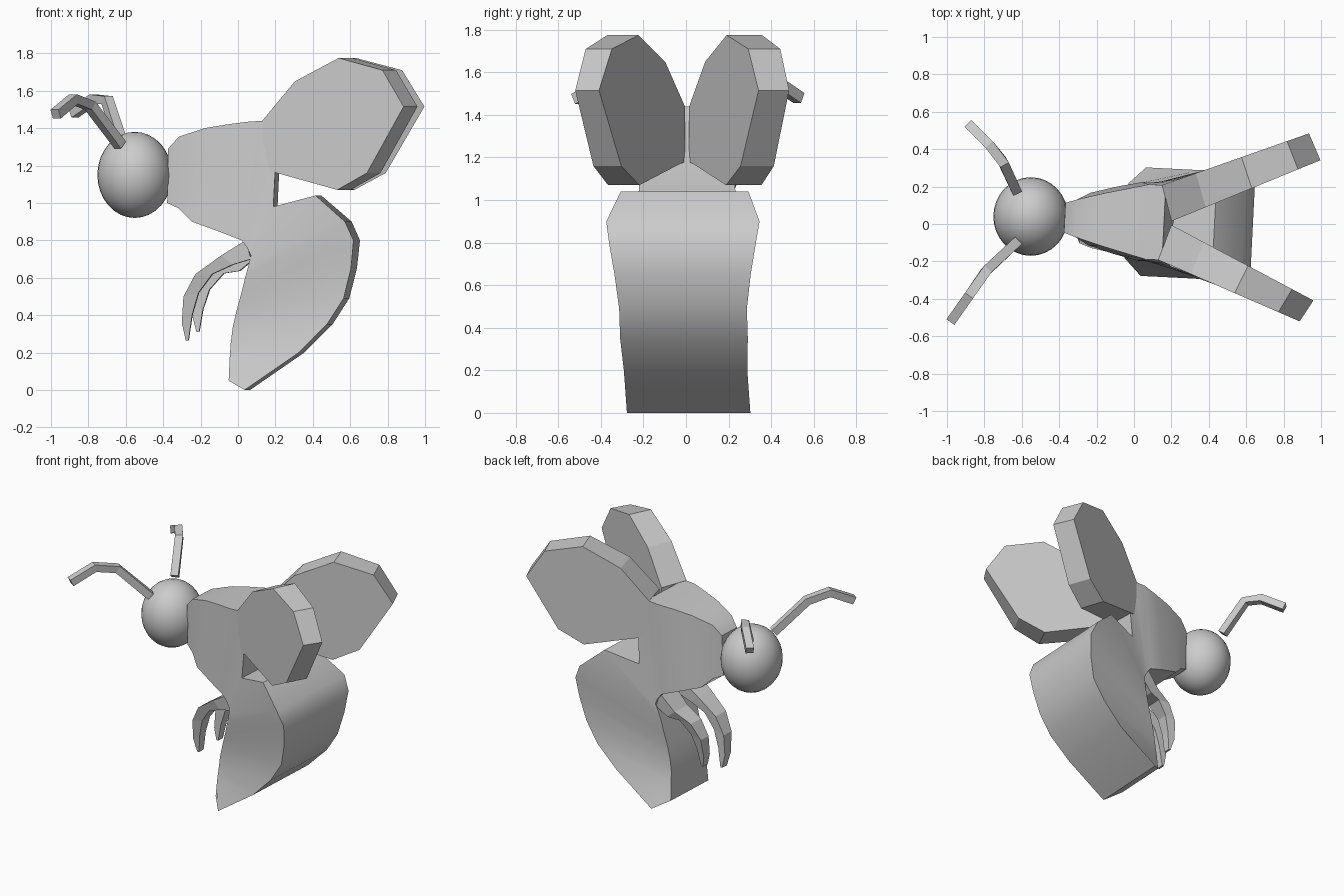
import bpy, bmesh
from math import radians
from mathutils import Vector

if "Cube" in bpy.data.objects:
    bpy.data.objects.remove(bpy.data.objects["Cube"])

TURN = 0.05  # the body is turned very slightly about z


def turned(p):
    x, y, z = p
    return Vector((x + TURN * y, y - TURN * x + 0.015, z))


def loft(name, rings, turn=True):
    """Skin a closed shape through rings with equal point counts."""
    bm = bmesh.new()
    loops = [[bm.verts.new(turned(p) if turn else p) for p in r] for r in rings]
    n = len(loops[0])
    for a, b in zip(loops, loops[1:]):
        for i in range(n):
            j = (i + 1) % n
            bm.faces.new((a[i], a[j], b[j], b[i]))
    bm.faces.new(loops[0])
    bm.faces.new(loops[-1])
    bmesh.ops.recalc_face_normals(bm, faces=bm.faces)
    me = bpy.data.meshes.new(name)
    bm.to_mesh(me)
    bm.free()
    ob = bpy.data.objects.new(name, me)
    bpy.context.collection.objects.link(ob)
    return ob


def section(xt, zt, xb, zb, ht, hb):
    """Four-sided ring: top edge and bottom edge with their half widths."""
    return [(xt, -ht, zt), (xt, ht, zt), (xb, hb, zb), (xb, -hb, zb)]


# Head
bpy.ops.mesh.primitive_uv_sphere_add(segments=32, ring_count=16, location=(-0.552, 0.04, 1.15))
head = bpy.context.object
head.name = "head"
head.scale = (0.2, 0.21, 0.23)
bpy.ops.object.shade_smooth()

# Thorax and abdomen in one skin: banded chest, narrow waist, curled flat-sided tail
body = loft("body", [section(*s) for s in (
    (-0.37, 1.29, -0.375, 1.00, .08, .07),
    (-0.31, 1.355, -0.31, 0.97, .10, .10),
    (-0.17, 1.40, -0.24, 0.90, .14, .14),
    (-0.05, 1.42, -0.10, 0.85, .17, .18),
    (0.07, 1.435, 0.03, 0.80, .20, .21),
    (0.16, 1.44, 0.06, 0.76, .20, .21),
    (0.21, 1.18, 0.07, 0.74, .22, .21),
    (0.20, 0.98, 0.08, 0.72, .23, .21),
    (0.43, 1.04, 0.07, 0.68, .30, .20),
    (0.59, 0.90, 0.05, 0.61, .36, .19),
    (0.635, 0.80, 0.025, 0.51, .345, .185),
    (0.62, 0.65, 0.00, 0.42, .32, .18),
    (0.58, 0.49, -0.02, 0.33, .30, .18),
    (0.49, 0.35, -0.03, 0.25, .30, .18),
    (0.34, 0.20, -0.035, 0.17, .29, .19),
    (0.05, 0.00, -0.04, 0.05, .29, .20))])
bpy.ops.object.select_all(action='DESELECT')
body.select_set(True)
bpy.context.view_layer.objects.active = body
bpy.ops.object.shade_smooth_by_angle(angle=radians(30))

# Wings: thick slabs with an angular outline, spreading from the thorax
outline = [(0.0, 1.44), (.23, 1.65), (.54, 1.775), (.85, 1.71), (1.0, 1.515),
           (.74, 1.16), (.53, 1.07), (.08, 1.165), (0.0, 1.18)]
for label, side in (("left", 1), ("right", -1)):
    grow = .315 if side > 0 else .29
    outer = [(0.14 + .77 * u, side * (.20 + grow * u), z) for u, z in outline]
    inner = [(0.20 + .778 * u, side * (.01 + .365 * u), z) for u, z in outline]
    loft(label + "_wing", [outer, inner])


def bar(name, path, w=0.026):
    """Square bar following a path."""
    pts = [Vector(p) for p in path]
    rings = []
    for i, p in enumerate(pts):
        d = (pts[min(i + 1, len(pts) - 1)] - pts[max(i - 1, 0)]).normalized()
        s = d.cross(Vector((0, 0, 1))).normalized()
        t = s.cross(d)
        rings.append([p + w * (a * s + b * t) for a, b in ((1, 1), (-1, 1), (-1, -1), (1, -1))])
    loft(name, rings, turn=False)


# Antennae
bar("right_antenna", [(-.63, -.10, 1.31), (-.79, -.25, 1.52), (-.88, -.38, 1.555), (-.975, -.515, 1.475)])
bar("left_antenna", [(-.63, .18, 1.34), (-.70, .33, 1.55), (-.77, .42, 1.555), (-.88, .53, 1.48)])

# Legs: tapering hooks, given as outer and inner edge points
leg = [(.05, .80, .08, .70), (-.08, .72, -.02, .67), (-.22, .62, -.13, .62),
       (-.285, .50, -.205, .52), (-.295, .36, -.24, .40), (-.275, .265, -.26, .265)]
for label, side, dx, dz in (("right_leg", -1, 0, 0), ("left_leg", 1, .05, .045)):
    rings = []
    for i, (xa, za, xb, zb) in enumerate(leg):
        k = min(i / 2, 1)
        drop = .07 * (1 - i / 5) if side > 0 and i else 0
        y = side * (.12 - .01 * i)
        h = (.08, .07, .055, .042, .032, .025)[i]
        xa, xb = xa + dx * k, xb + dx * k
        za, zb = za + dz * k - drop, zb + dz * k - drop
        rings.append([(xa, y - h, za), (xa, y + h, za), (xb, y + h, zb), (xb, y - h, zb)])
    loft(label, rings)
